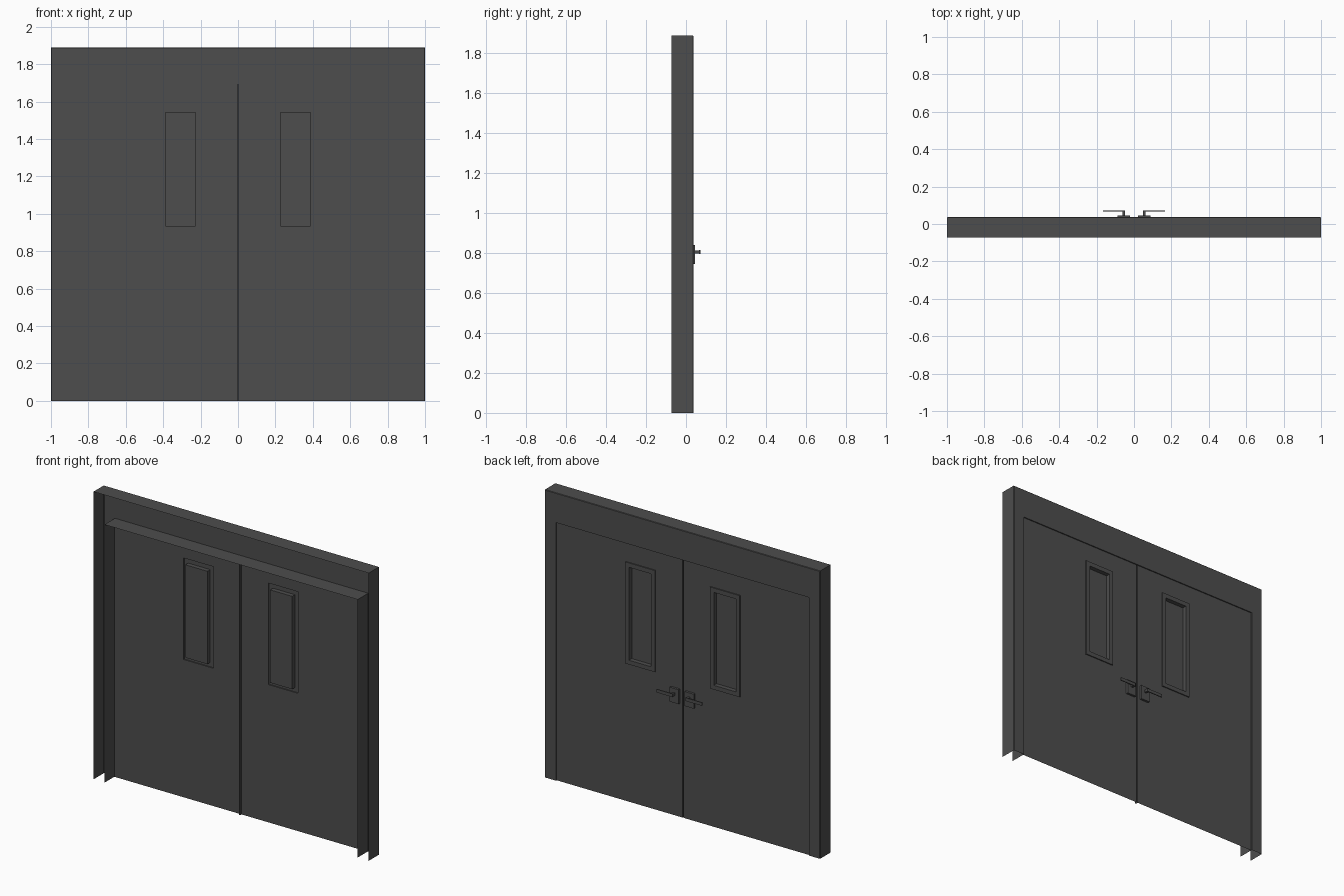
import bpy, bmesh

if "Cube" in bpy.data.objects:
    bpy.data.objects.remove(bpy.data.objects["Cube"])

H = 1.89                          # overall height
Y_FRONT, Y_DOOR, Y_BACK = -0.072, 0.030, 0.037
OPEN_X, OPEN_Z = 0.92, 1.695      # door opening

dark = bpy.data.materials.new("dark_grey")
dark.diffuse_color = (0.075, 0.075, 0.075, 1)
dark.use_nodes = True
dark.node_tree.nodes["Principled BSDF"].inputs["Base Color"].default_value = dark.diffuse_color


def finish(name, bm, mirror=False):
    me = bpy.data.meshes.new(name)
    bm.to_mesh(me)
    bm.free()
    me.materials.append(dark)
    ob = bpy.data.objects.new(name, me)
    bpy.context.collection.objects.link(ob)
    if mirror:
        ob.modifiers.new("Mirror", 'MIRROR').use_axis[0] = True
    return ob


def loft(bm, rings, closed):
    """Join equal-length point rings with quads; returns the last ring."""
    rows = [[bm.verts.new(p) for p in r] for r in rings]
    for a, b in zip(rows, rows[1:]):
        n = len(a)
        for i in range(n if closed else n - 1):
            j = (i + 1) % n
            bm.faces.new((a[i], a[j], b[j], b[i]))
    return rows[-1]


def rect(x0, x1, z0, z1, y):
    return [(x0, y, z0), (x0, y, z1), (x1, y, z1), (x1, y, z0)]


def box(bm, x0, x1, y0, y1, z0, z1):
    vs = bmesh.ops.create_cube(bm, size=1)["verts"]
    for v in vs:
        v.co = ((x0 + x1) / 2 + v.co.x * (x1 - x0),
                (y0 + y1) / 2 + v.co.y * (y1 - y0),
                (z0 + z1) / 2 + v.co.z * (z1 - z0))


# Door casing: folded sheet channel, open to the front, swept round the opening
profile = [(1, H, Y_FRONT), (1, H, Y_BACK - 0.003), (0.997, H - 0.003, Y_BACK),
           (OPEN_X, OPEN_Z, Y_BACK), (OPEN_X, OPEN_Z, Y_FRONT)]
bm = bmesh.new()
loft(bm, [rect(-x, x, 0, z, y) for x, z, y in profile], closed=False)
finish("door_casing", bm)

# Door leaves: sheet panel with raised window trim and recessed pane
bm = bmesh.new()
gap = 0.004
outer, inner = (0.20, 0.416, 0.905, 1.572), (0.228, 0.388, 0.933, 1.543)
pane = loft(bm, [rect(gap, OPEN_X, 0, OPEN_Z, Y_DOOR),
                 rect(*outer, Y_DOOR), rect(*outer, Y_BACK),
                 rect(*inner, Y_BACK), rect(*inner, 0.008)], closed=True)
bm.faces.new(pane)
finish("door_leaves", bm, mirror=True)

# Groove where the leaves meet: side fold and closed bottom
bm = bmesh.new()
loft(bm, [[(x, y, OPEN_Z), (x, y, 0)] for x, y in
          [(gap, Y_DOOR), (gap, Y_DOOR - 0.014), (0, Y_DOOR - 0.014)]],
     closed=False)
finish("meeting_groove", bm, mirror=True)

# Handle back plates
bm = bmesh.new()
box(bm, 0.022, 0.088, Y_DOOR, 0.045, 0.745, 0.84)
finish("handle_plates", bm, mirror=True)

# Lever handles: neck and flat lever
bm = bmesh.new()
box(bm, 0.047, 0.061, 0.045, 0.067, 0.797, 0.813)
box(bm, 0.047, 0.165, 0.066, 0.072, 0.795, 0.816)
finish("lever_handles", bm, mirror=True)
